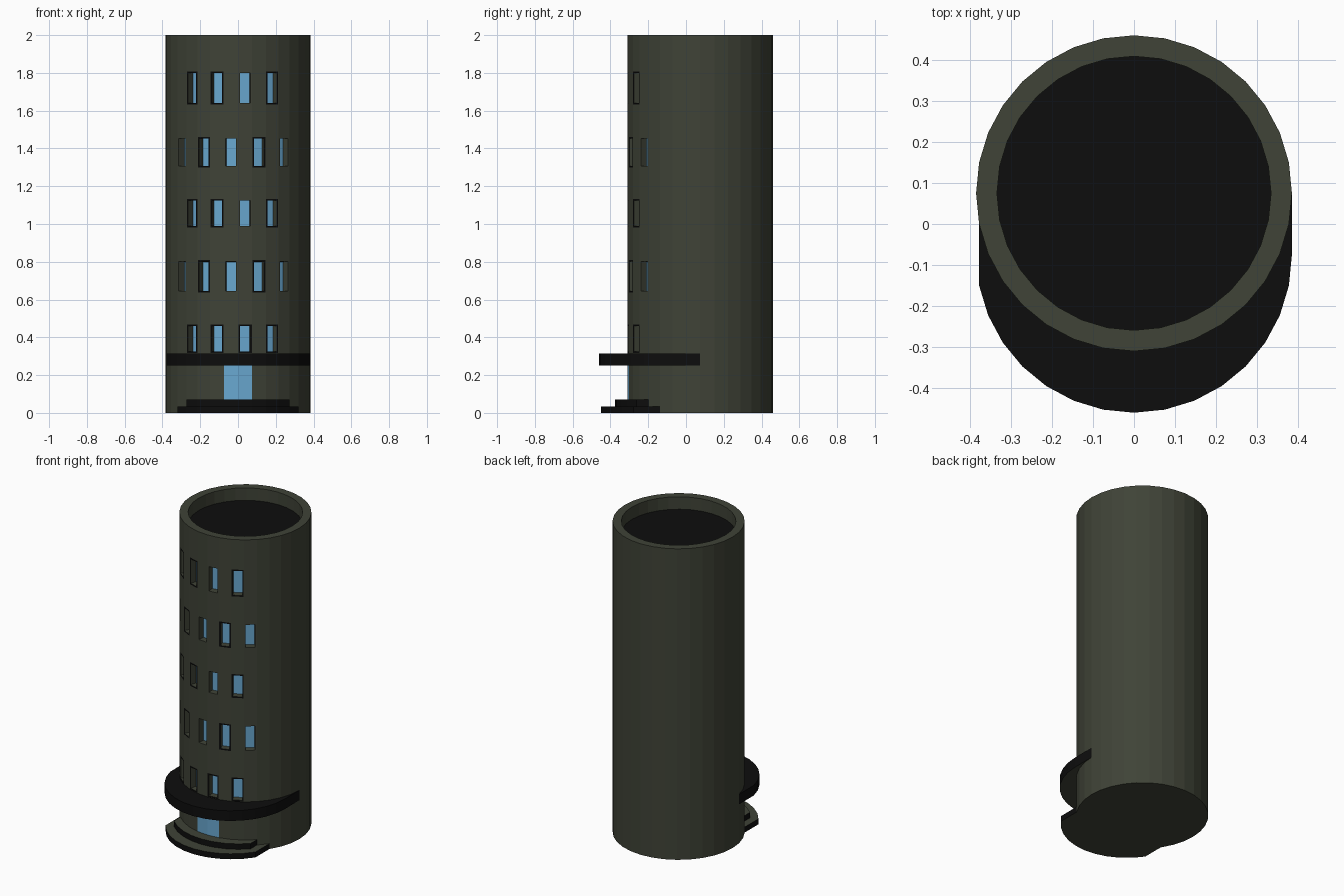
import bpy, bmesh, math

if "Cube" in bpy.data.objects:
    bpy.data.objects.remove(bpy.data.objects["Cube"])

N, R, CY, H = 32, 0.385, 0.075, 2.0


def material(name, rgb):
    m = bpy.data.materials.new(name)
    m.diffuse_color = (*rgb, 1)
    m.use_nodes = True
    m.node_tree.nodes["Principled BSDF"].inputs["Base Color"].default_value = m.diffuse_color
    return m


OLIVE, BLACK, BLUE = 0, 1, 2
MATS = [material("dark_olive", (0.050, 0.056, 0.038)),
        material("black", (0.004, 0.004, 0.004)),
        material("window_blue", (0.14, 0.39, 0.63))]


def pt(i, z, r=R, dy=0.0):
    # point on the tower circle, step i counted from the front towards +x
    t = 2 * math.pi * i / N
    return (r * math.sin(t), CY - r * math.cos(t) + dy, z)


def finish(bm, name):
    me = bpy.data.meshes.new(name)
    bm.to_mesh(me)
    bm.free()
    for m in MATS:
        me.materials.append(m)
    ob = bpy.data.objects.new(name, me)
    bpy.context.collection.objects.link(ob)
    return ob


# Tower wall: a grid of sides and height bands, some cells become windows
row_a = {-4: BLACK, -2: BLACK, 0: OLIVE, 2: BLACK}
row_b = {-5: OLIVE, -3: BLACK, -1: OLIVE, 1: BLACK, 3: OLIVE}
row_low = {-4: BLACK, -2: BLACK, 0: BLACK, 2: BLACK}
bands = [(0.315, 0.47, row_low), (0.636, 0.81, row_b), (0.98, 1.135, row_a),
         (1.298, 1.463, row_b), (1.632, 1.808, row_a)]
levels = [0, 0.07, 0.25] + [z for b in bands for z in b[:2]] + [H]
rows = {b[0]: b[2] for b in bands}

bm = bmesh.new()
grid = [[bm.verts.new(pt(i, z)) for i in range(N)] for z in levels]
windows = []
for k, z in enumerate(levels[:-1]):
    for i in range(-N // 2, N // 2):
        a, b = i % N, (i + 1) % N
        f = bm.faces.new((grid[k][a], grid[k][b], grid[k + 1][b], grid[k + 1][a]))
        if z == 0.07 and i in (-1, 0):      # entrance door
            f.material_index = BLUE
        if i in rows.get(z, {}):
            windows.append((f, rows[z][i]))

# Rim, sunken roof and base
rim = [bm.verts.new(pt(i, H, 0.334)) for i in range(N)]
roof = [bm.verts.new(pt(i, H - 0.08, 0.334)) for i in range(N)]
for i in range(N):
    j = (i + 1) % N
    bm.faces.new((grid[-1][i], grid[-1][j], rim[j], rim[i]))
    bm.faces.new((rim[i], rim[j], roof[j], roof[i]))
bm.faces.new(roof).material_index = BLACK
bm.faces.new(grid[0][::-1])
bm.normal_update()

# Windows: flat frame ring, recessed glass
for f, frame in windows:
    bmesh.ops.inset_individual(bm, faces=[f], thickness=0.002)
    ring = bmesh.ops.inset_individual(bm, faces=[f], thickness=0.0115)
    for g in ring["faces"]:
        g.material_index = frame
    reveal = bmesh.ops.inset_individual(bm, faces=[f], thickness=0.0005, depth=-0.04)
    for g in reveal["faces"]:
        g.material_index = OLIVE
    f.material_index = BLUE
finish(bm, "tower")


def crescent(name, i0, i1, depth, z0, z1, top):
    # front arc of the tower pushed forward by depth
    bm = bmesh.new()
    cols = []
    for i in range(i0, i1 + 1):
        cols.append([bm.verts.new(pt(i, z, R, dy))
                     for z in (z0, z1) for dy in (0, -depth)])
    for (a0, a1, a2, a3), (b0, b1, b2, b3) in zip(cols, cols[1:]):
        bm.faces.new((a1, b1, b3, a3)).material_index = BLACK
        bm.faces.new((a3, b3, b2, a2)).material_index = top
        bm.faces.new((a0, b0, b1, a1)).material_index = OLIVE
    a, b = cols[0], cols[-1]
    bm.faces.new((a[0], a[1], a[3], a[2])).material_index = BLACK
    bm.faces.new((b[1], b[0], b[2], b[3])).material_index = BLACK
    finish(bm, name)


# Entrance canopy and two steps
crescent("canopy", -7, 8, 0.15, 0.25, 0.315, BLACK)
crescent("lower_step", -5, 5, 0.14, 0.0, 0.035, OLIVE)
crescent("upper_step", -4, 4, 0.065, 0.035, 0.07, OLIVE)
